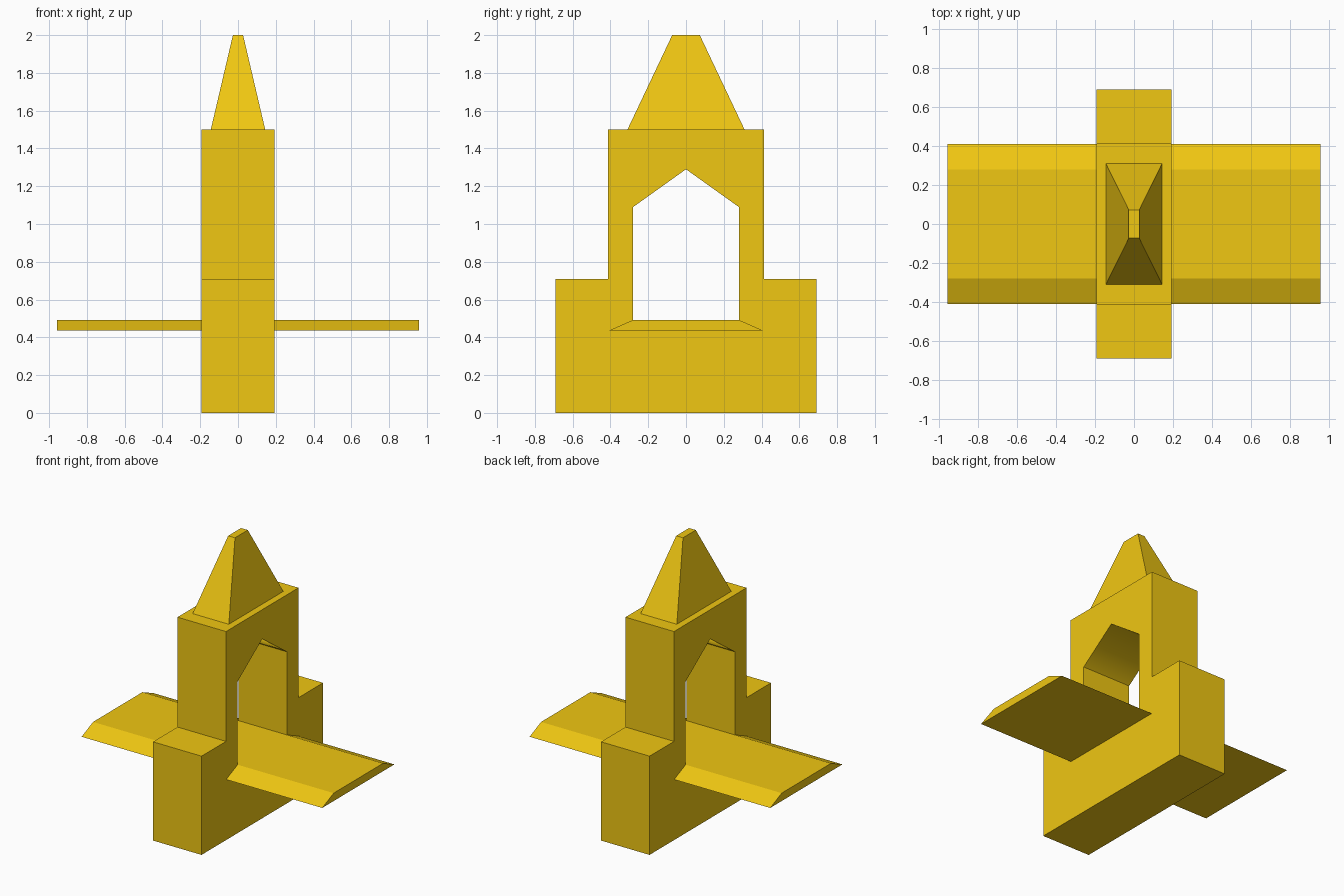
import bpy
import bmesh

if "Cube" in bpy.data.objects:
    bpy.data.objects.remove(bpy.data.objects["Cube"])

gold = bpy.data.materials.new("gold")
gold.diffuse_color = (0.87, 0.57, 0.006, 1)
gold.use_nodes = True
gold.node_tree.nodes["Principled BSDF"].inputs["Base Color"].default_value = gold.diffuse_color


def add_object(name, bm):
    bmesh.ops.recalc_face_normals(bm, faces=bm.faces)
    mesh = bpy.data.meshes.new(name)
    bm.to_mesh(mesh)
    bm.free()
    mesh.materials.append(gold)
    obj = bpy.data.objects.new(name, mesh)
    bpy.context.collection.objects.link(obj)
    return obj


def extrude_x(profile, half_x):
    """Solid from a (y, z) profile, centred along x."""
    bm = bmesh.new()
    face = bm.faces.new([bm.verts.new((-half_x, y, z)) for y, z in profile])
    moved = bmesh.ops.extrude_face_region(bm, geom=[face], use_keep_orig=True)["geom"]
    bmesh.ops.translate(bm, vec=(2 * half_x, 0, 0),
                        verts=[g for g in moved if isinstance(g, bmesh.types.BMVert)])
    return bm


# Tower with stepped shoulders and a pointed archway: half profile, mirrored in y.
# The archway floor sits just under the road surface, which fills it.
half = [(0, 0), (0.69, 0), (0.69, 0.71), (0.412, 0.71), (0.412, 1.5), (0, 1.5),
        (0, 1.29), (0.28, 1.09), (0.28, 0.46), (0, 0.46)]
bm = extrude_x(half, 0.193)
centre = [f for f in bm.faces if all(abs(v.co.y) < 1e-5 for v in f.verts)]
bmesh.ops.delete(bm, geom=centre, context='FACES')
for f in bm.faces:
    # Arch ceiling is softly shaded across its ridge
    f.smooth = all(1.05 < v.co.z < 1.35 for v in f.verts)
tower = add_object("tower", bm)
mirror = tower.modifiers.new("mirror", 'MIRROR')
mirror.use_axis = (False, True, False)

# Road deck with bevelled sides, running through the archway
add_object("road_deck", extrude_x([(-0.41, 0.435), (0.41, 0.435), (0.28, 0.492), (-0.28, 0.492)], 0.957))

# Blunt spire: cube tapered towards the top
bm = bmesh.new()
bmesh.ops.create_cube(bm, size=2)
for v in bm.verts:
    top = v.co.z > 0
    sx, sy, z = (0.027, 0.073, 2.0) if top else (0.144, 0.31, 1.5)
    v.co = (v.co.x * sx, v.co.y * sy, z)
add_object("spire", bm)
